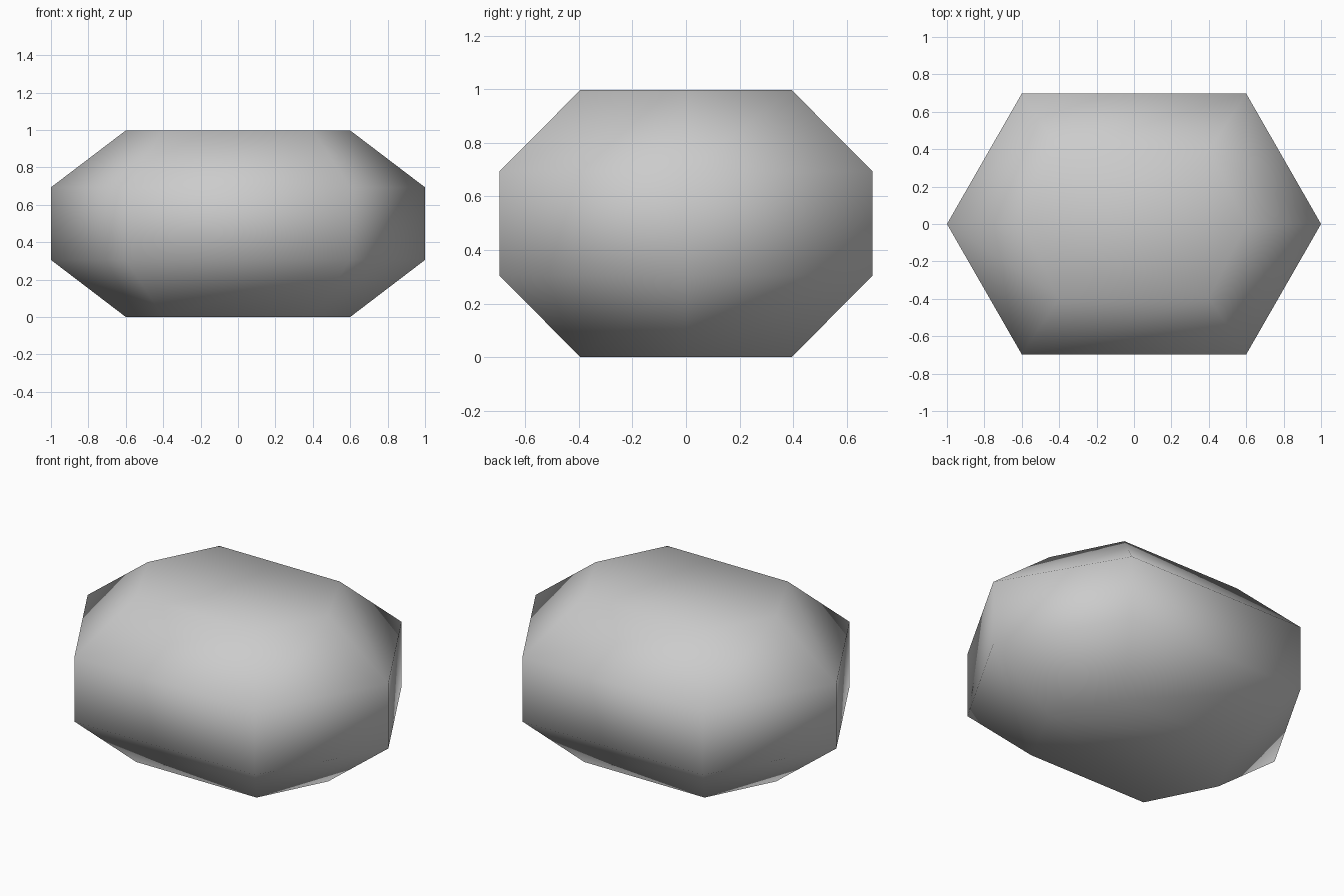
import bpy, bmesh

if "Cube" in bpy.data.objects:
    bpy.data.objects.remove(bpy.data.objects["Cube"])


def hexagon(tip, x, y):
    """Six-sided outline with points on the x axis."""
    return [(tip, 0), (x, y), (-x, y), (-tip, 0), (-x, -y), (x, -y)]


# Stacked cross-sections: narrow foot, wide belt, narrow top
narrow = hexagon(0.6, 0.4, 0.395)
wide = hexagon(1.0, 0.6, 0.697)
sections = [(0.0, narrow), (0.305, wide), (0.693, wide), (0.997, narrow)]

bm = bmesh.new()
rings = [[bm.verts.new((x, y, z)) for x, y in outline] for z, outline in sections]

# Side walls
for low, high in zip(rings, rings[1:]):
    for i in range(6):
        j = (i + 1) % 6
        bm.faces.new((low[i], low[j], high[j], high[i]))

# Flat bottom and top
bm.faces.new(rings[0][::-1])
bm.faces.new(rings[-1])

# Smooth shading all over
for face in bm.faces:
    face.smooth = True

mesh = bpy.data.meshes.new("faceted_stone")
bm.to_mesh(mesh)
bm.free()
bpy.context.collection.objects.link(bpy.data.objects.new("faceted_stone", mesh))
